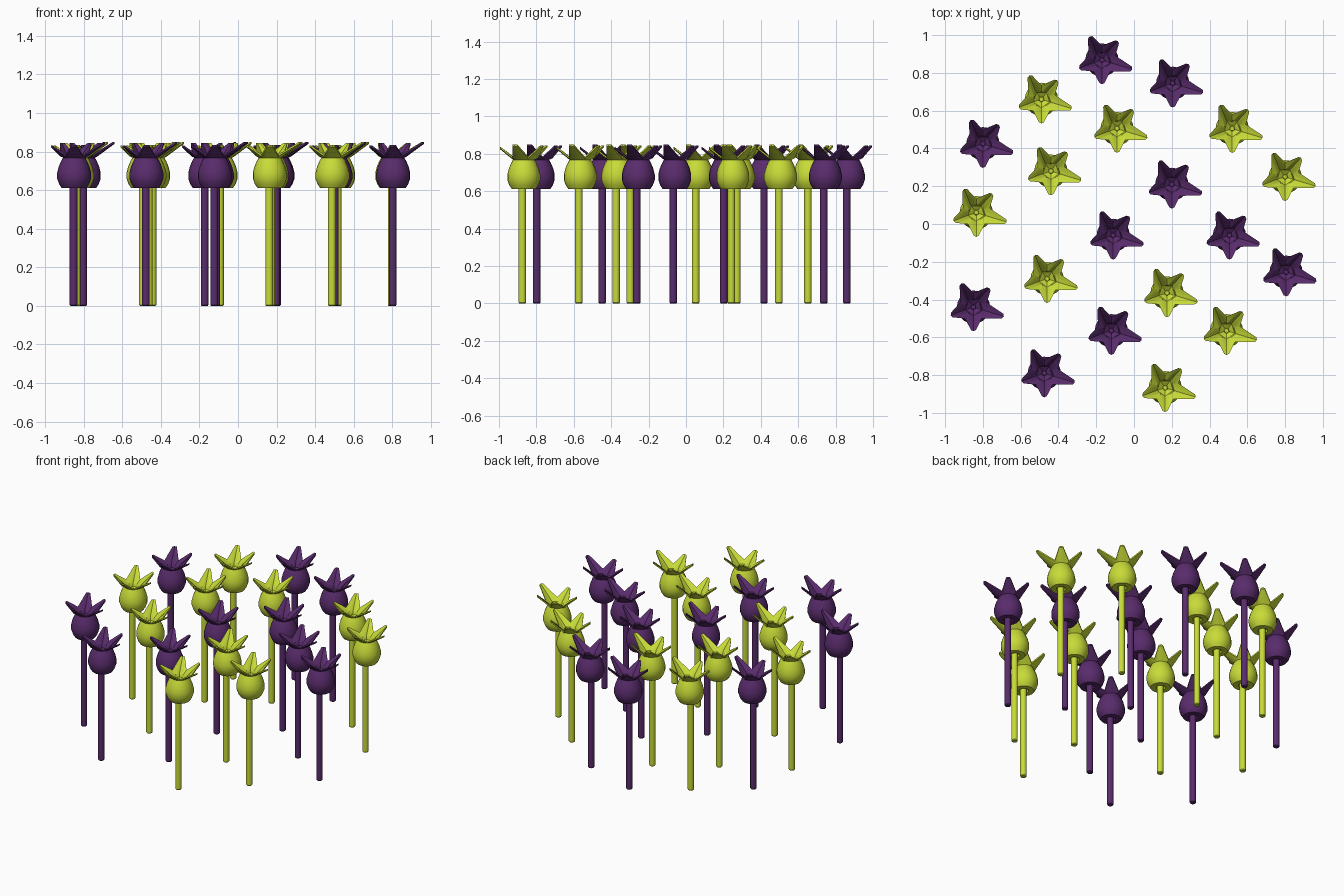
import bpy, bmesh, math
from mathutils import Vector

cube = bpy.data.objects.get("Cube")
if cube:
    bpy.data.objects.remove(cube)


def material(name, rgb):
    m = bpy.data.materials.new(name)
    m.use_nodes = True
    m.diffuse_color = (*rgb, 1)
    m.node_tree.nodes["Principled BSDF"].inputs["Base Color"].default_value = (*rgb, 1)
    return m


purple = material("deep purple", (0.10, 0.025, 0.15))
lime = material("lime yellow", (0.58, 0.71, 0.04))

# Five petals: direction in degrees, reach, tip height
PETALS = [(-90, .128, .835), (-17, .168, .85), (50, .131, .845), (117, .141, .845), (200, .128, .832)]


def polar(deg, r, z):
    a = math.radians(deg)
    return Vector((r * math.cos(a), r * math.sin(a), z))


def round_ring(r, z):
    return [polar(-126 + i * 18, r, z) for i in range(20)]


def pentagon_ring(r, z):
    # straight edges, with a corner under each petal
    flat = r * math.cos(math.radians(36))
    ring = []
    for i in range(20):
        off = (i % 4) * 18 - 36
        ring.append(polar(-126 + i * 18, flat / math.cos(math.radians(36 - abs(off))), z))
    return ring


def star_ring(drop):
    # a notch and a blunt tip for every petal
    ring = []
    for i, (deg, reach, z) in enumerate(PETALS):
        tip = polar(deg, reach, z - drop)
        side = Vector((-math.sin(math.radians(deg)), math.cos(math.radians(deg)), 0)) * .013
        inward = polar(deg, -.006, 0)
        ring += [polar(-126 + i * 72, .075, .785 - drop), tip - side + inward, tip, tip + side + inward]
    return ring


def loft(name, rings, mat):
    bm = bmesh.new()
    loops = [[bm.verts.new(p) for p in ring] for ring in rings]
    for a, b in zip(loops, loops[1:]):
        n = len(a)
        for i in range(n):
            j = (i + 1) % n
            bm.faces.new((a[i], a[j], b[j], b[i]))
    bm.faces.new(loops[0][::-1])
    bm.faces.new(loops[-1])
    mesh = bpy.data.meshes.new(name)
    bm.to_mesh(mesh)
    bm.free()
    mesh.materials.append(mat)
    return mesh


# Bulb, flared petals and sunken cup in one skin
bulb = [(.024, .625), (.03, .611), (.064, .611), (.078, .632), (.088, .66),
        (.088, .69), (.08, .722), (.068, .75), (.058, .768)]
head_rings = [round_ring(r, z) for r, z in bulb]
head_rings += [star_ring(.01), star_ring(0), pentagon_ring(.052, .768),
               pentagon_ring(.045, .745), pentagon_ring(.016, .728), round_ring(.011, .735)]


def stem_ring(r, z):
    return [polar(i * 30, r, z) for i in range(12)]


stem_rings = [stem_ring(.016, 0), stem_ring(.02, .005), stem_ring(.02, .64)]


def place(name, mesh, loc):
    ob = bpy.data.objects.new(name, mesh)
    bpy.context.collection.objects.link(ob)
    ob.location = loc
    return ob


BEDS = {
    "purple": (purple, [(-.17, .868), (.205, .745), (-.8, .425), (.2, .21), (-.11, -.06),
                        (.505, -.06), (.805, -.255), (-.85, -.44), (-.12, -.565), (-.475, -.79)]),
    "lime": (lime, [(-.49, .66), (-.09, .505), (.52, .505), (-.44, .28), (.8, .25),
                    (-.835, .06), (-.46, -.29), (.175, -.365), (.49, -.565), (.165, -.867)]),
}

for colour, (mat, spots) in BEDS.items():
    head_mesh = loft(colour + " flower head", head_rings, mat)
    stem_mesh = loft(colour + " stem", stem_rings, mat)
    for i, (x, y) in enumerate(spots):
        head = place(f"{colour}_flower_head_{i + 1}", head_mesh, (x, y, 0))
        stem = place(f"{colour}_stem_{i + 1}", stem_mesh, (x - .003, y - .008, 0))
        if i == 0:
            # shared meshes, so smoothing once is enough
            for mesh in (head_mesh, stem_mesh):
                mesh.shade_smooth()
                mesh.set_sharp_from_angle(angle=math.radians(35))
